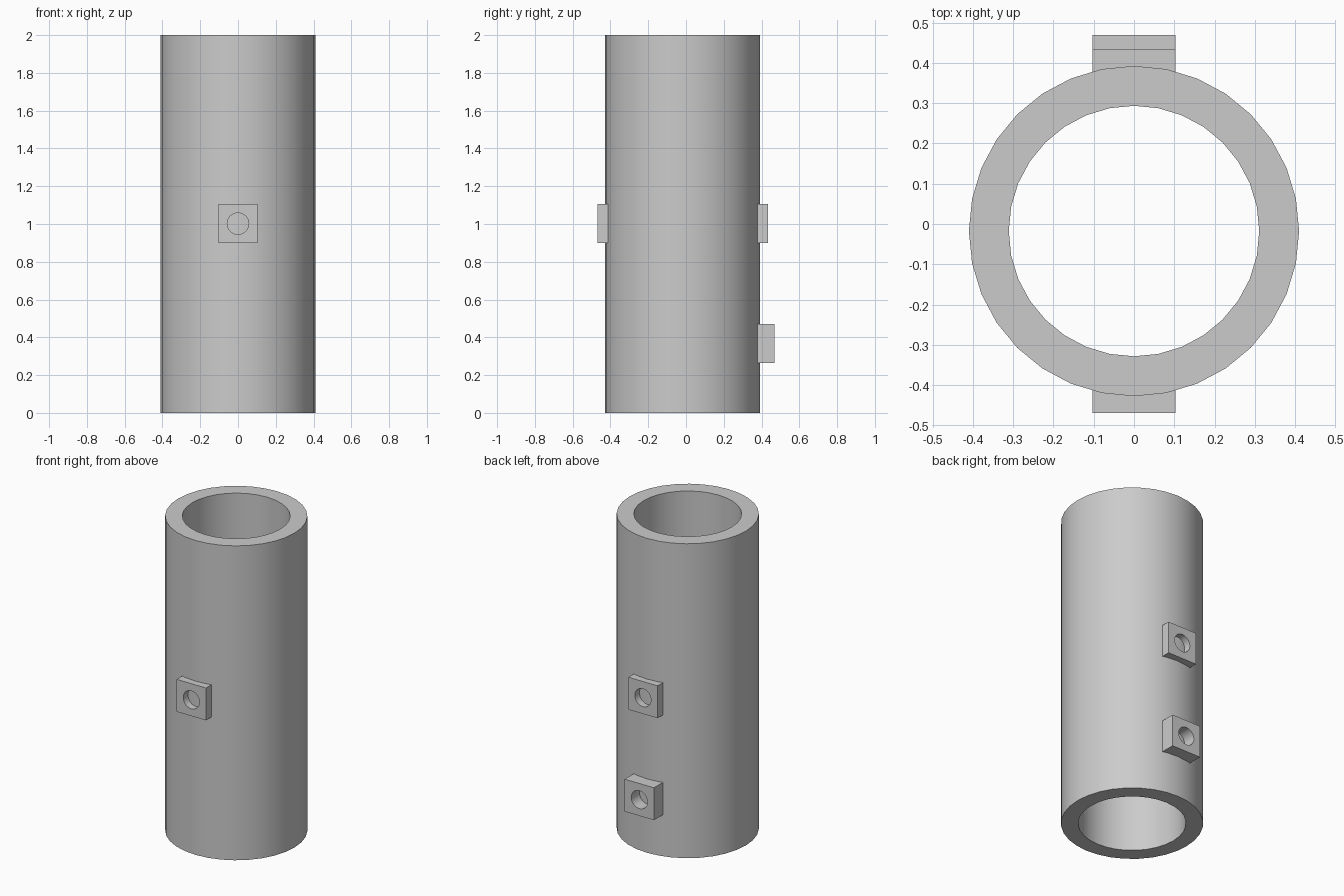
import bpy, bmesh, math
from mathutils import Matrix, Vector

cube = bpy.data.objects.get("Cube")
if cube:
    bpy.data.objects.remove(cube, do_unlink=True)

SEGMENTS = 32
CENTRE_Y = -0.0175
OUTER_R, INNER_R, HEIGHT = 0.41, 0.311, 2.0
BOSS_HALF, HOLE_R, BOSS_ROOT = 0.103, 0.057, 0.37

grey = bpy.data.materials.new("plain grey")
grey.use_nodes = True
grey.diffuse_color = (0.6, 0.6, 0.6, 1)
grey.node_tree.nodes["Principled BSDF"].inputs["Base Color"].default_value = grey.diffuse_color


def circle(radius):
    steps = [2 * math.pi * i / SEGMENTS for i in range(SEGMENTS)]
    return [Vector((radius * math.cos(a), radius * math.sin(a))) for a in steps]


def square(half):
    # Circle points pushed out to a square, corners included
    return [p * half / max(abs(p.x), abs(p.y)) for p in circle(1)]


def hollow_prism(name, outer, inner, low, high, matrix):
    """Closed solid between two matching outlines, from low to high."""
    bm = bmesh.new()
    loops = [[bm.verts.new((p.x, p.y, z)) for p in outline]
             for outline, z in ((outer, low), (outer, high), (inner, high), (inner, low))]
    for a, b in zip(loops, loops[1:] + loops[:1]):
        for i in range(SEGMENTS):
            j = (i + 1) % SEGMENTS
            bm.faces.new((a[i], a[j], b[j], b[i]))
    bm.transform(matrix)
    bmesh.ops.recalc_face_normals(bm, faces=bm.faces)
    mesh = bpy.data.meshes.new(name)
    bm.to_mesh(mesh)
    bm.free()
    mesh.materials.append(grey)
    obj = bpy.data.objects.new(name, mesh)
    bpy.context.collection.objects.link(obj)
    bpy.ops.object.select_all(action='DESELECT')
    obj.select_set(True)
    bpy.context.view_layer.objects.active = obj
    bpy.ops.object.shade_smooth_by_angle(angle=math.radians(30))
    return obj


# Main tube
hollow_prism("tube", circle(OUTER_R), circle(INNER_R), 0, HEIGHT,
             Matrix.Translation((0, CENTRE_Y, 0)))

# Square bosses with round holes: name, side of the tube, outer face y, height
for name, side, face_y, z in (("front_boss", -1, -0.469, 1.002),
                              ("back_upper_boss", 1, 0.433, 1.002),
                              ("back_lower_boss", 1, 0.469, 0.367)):
    turn = Matrix.Rotation(-side * math.pi / 2, 4, 'X')
    place = Matrix.Translation((0, CENTRE_Y, z)) @ turn
    hollow_prism(name, square(BOSS_HALF), circle(HOLE_R),
                 BOSS_ROOT, abs(face_y - CENTRE_Y), place)
